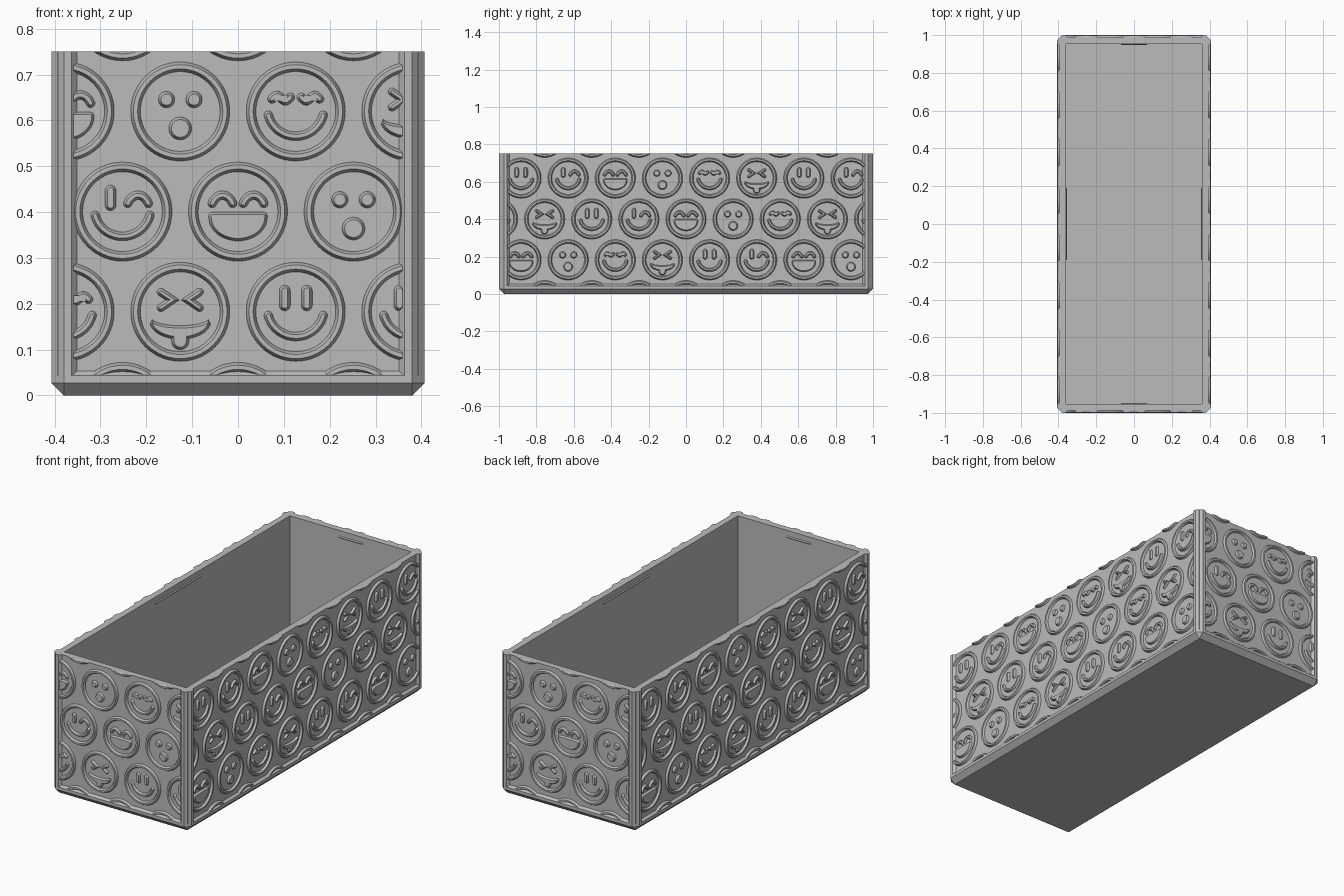
import bpy, bmesh
from math import sin, cos, pi, radians, ceil
from mathutils import Vector, Matrix

HX, HY, TOP = 0.407, 1.0, 0.75      # half width, half depth, height
RECESS, CHAMFER = 0.013, 0.027      # panel depth behind frame, edge chamfer
FLOOR, WALL = 0.053, 0.047
RELIEF, SLOPE = 0.0105, 0.0055
PITCH, ROW = 0.252, 0.2185

cube = bpy.data.objects.get("Cube")
if cube:
    bpy.data.objects.remove(cube)

grey = bpy.data.materials.new("matte_grey")
grey.use_nodes = True
grey.diffuse_color = (0.5, 0.5, 0.5, 1)
grey.node_tree.nodes["Principled BSDF"].inputs["Base Color"].default_value = (0.5, 0.5, 0.5, 1)


def finish(bm, name, smooth=False):
    bmesh.ops.recalc_face_normals(bm, faces=bm.faces)
    mesh = bpy.data.meshes.new(name)
    bm.to_mesh(mesh)
    bm.free()
    mesh.materials.append(grey)
    obj = bpy.data.objects.new(name, mesh)
    bpy.context.collection.objects.link(obj)
    if smooth:
        bpy.ops.object.select_all(action='DESELECT')
        obj.select_set(True)
        bpy.context.view_layer.objects.active = obj
        bpy.ops.object.shade_smooth_by_angle(angle=radians(30))
    return obj


def loft(bm, loops, close=False):
    """Skin a list of equal-length loops; cap the ends or join them into a tube."""
    rings = [[bm.verts.new(p) for p in loop] for loop in loops]
    n = len(rings[0])
    pairs = list(zip(rings, rings[1:] + ([rings[0]] if close else [])))
    for a, b in pairs:
        for i in range(n):
            j = (i + 1) % n
            bm.faces.new((a[i], a[j], b[j], b[i]))
    if not close:
        bm.faces.new(rings[0])
        bm.faces.new(rings[-1])


# ---- container ----
def octagon(inset, cut, z):
    x, y = HX - inset, HY - inset
    return [(x, cut - y, z), (x, y - cut, z), (x - cut, y, z), (cut - x, y, z),
            (-x, y - cut, z), (-x, cut - y, z), (cut - x, -y, z), (x - cut, -y, z)]


bm = bmesh.new()
loft(bm, [octagon(CHAMFER, 0, 0), octagon(0, CHAMFER, CHAMFER),
          octagon(0, CHAMFER, FLOOR - 0.01), octagon(RECESS, CHAMFER, FLOOR)])
bmesh.ops.remove_doubles(bm, verts=bm.verts, dist=1e-5)
finish(bm, "base_rim")


def rect(inset, z):
    x, y = HX - inset, HY - inset
    return [(x, -y, z), (x, y, z), (-x, y, z), (-x, -y, z)]


bm = bmesh.new()
loft(bm, [rect(RECESS, FLOOR - 0.01), rect(RECESS, TOP), rect(WALL, TOP),
          rect(WALL, FLOOR - 0.01)], close=True)
finish(bm, "walls")

half = [(CHAMFER, 0), (0.044, 0), (0.056, RECESS), (0.056, 0.02)]
section = half + [(b, a) for a, b in reversed(half)]
bm = bmesh.new()
for sx in (-1, 1):
    for sy in (-1, 1):
        loft(bm, [[(sx * (HX - a), sy * (HY - b), z) for a, b in section]
                  for z in (0.03, TOP)])
finish(bm, "corner_posts")

# Snap ridges inside the rim
bm = bmesh.new()
for angle, dist, length in ((0, HY - WALL, 0.07), (90, HX - WALL, 0.19)):
    for turn in (0, 180):
        rot = Matrix.Rotation(radians(angle + turn), 3, 'Z')
        tri = [(-0.002, 0.709), (0.005, 0.716), (-0.002, 0.723)]
        loft(bm, [[rot @ Vector((u, d - dist, z)) for d, z in tri]
                  for u in (-length, length)])
finish(bm, "snap_ridges")


# ---- relief shapes in the panel plane ----
def arc(cx, cz, rx, a0, a1, n, rz=None):
    rz = rz or rx
    return [Vector((cx + rx * cos(radians(a0 + (a1 - a0) * i / n)),
                    cz + rz * sin(radians(a0 + (a1 - a0) * i / n)))) for i in range(n + 1)]


def circle(cx, cz, r, n=24):
    return arc(cx, cz, r, 0, 360, n)[:-1]


def mitre(p, q, r):
    """Left-hand offset direction at q."""
    d1, d2 = (q - p).normalized(), (r - q).normalized()
    n1, n2 = Vector((-d1.y, d1.x)), Vector((-d2.y, d2.x))
    return (n1 + n2) / max(1 + n1.dot(n2), 0.3)


def inset(outline, d):
    n = len(outline)
    return [q + mitre(outline[i - 1], q, outline[(i + 1) % n]) * d
            for i, q in enumerate(outline)]


def stroke(path, w):
    """Counter-clockwise outline of a round-ended line of half width w."""
    path = [Vector(p) for p in path]
    ext = [path[0] * 2 - path[1]] + path + [path[-1] * 2 - path[-2]]
    offs = [mitre(*ext[i:i + 3]) * w for i in range(len(path))]

    def cap(p, off):
        return [p + Matrix.Rotation(pi * k / 8, 2) @ off for k in range(1, 8)]
    right = [p - o for p, o in zip(path, offs)]
    left = [p + o for p, o in zip(path, offs)]
    return right + cap(path[-1], -offs[-1]) + left[::-1] + cap(path[0], offs[0])


def lid(cx):
    return stroke(arc(cx, 0.0, 0.026, 150, 30, 8, 0.036), 0.0095)


def pill(cx):
    return stroke([(cx, 0.014), (cx, 0.046)], 0.012)


def wavy_lid(s):
    pts = [Vector((s * (0.032 + 0.02 * t), 0.029 + 0.006 * sin(pi * t * 1.1)))
           for t in [k / 5 - 1 for k in range(11)]]
    return stroke(pts, 0.0095)


def chevron(s):
    return stroke([(s * 0.042, 0.043), (s * 0.017, 0.026), (s * 0.042, 0.009)], 0.0085)


smile = stroke(arc(0, 0.008, 0.062, 195, 345, 20), 0.0095)
open_mouth = arc(0, -0.012, 0.064, 180, 360, 20, 0.052) + arc(0.056, -0.009, 0.008, 0, 90, 3) \
    + arc(-0.056, -0.009, 0.008, 90, 180, 3)
crescent = arc(0, -0.02, 0.067, 190, 350, 16, 0.04) + arc(0, -0.014, 0.062, 350, 190, 16, 0.016)
FACES = [
    [pill(-0.024), pill(0.024), smile],
    [pill(-0.026), lid(0.034), smile],
    [lid(-0.034), lid(0.034), open_mouth],
    [circle(-0.03, 0.026, 0.018), circle(0.03, 0.026, 0.018), circle(0, -0.037, 0.025)],
    [wavy_lid(-1), wavy_lid(1), smile],
    [chevron(-1), chevron(1), crescent, stroke([(0, -0.054), (0, -0.064)], 0.019)],
]


# ---- relief panels ----
def plate(bm, outline, place):
    top = inset(outline, SLOPE)
    loft(bm, [[place(p, -0.004) for p in outline], [place(p, 0) for p in outline],
              [place(p, RELIEF) for p in top]])


def ring(bm, place):
    profile = [(0.108, -0.004), (0.108, 0), (0.102, RELIEF), (0.093, RELIEF),
               (0.087, 0), (0.087, -0.004)]
    loft(bm, [[place(p, h) for p in circle(0, 0, r, 56)] for r, h in profile], close=True)


def clip(bm, co, no):
    geom = bm.verts[:] + bm.edges[:] + bm.faces[:]
    cut = bmesh.ops.bisect_plane(bm, geom=geom, plane_co=co, plane_no=no, clear_outer=True)
    edges = [e for e in cut["geom_cut"] if isinstance(e, bmesh.types.BMEdge)]
    if edges:
        bmesh.ops.holes_fill(bm, edges=edges, sides=0)


def relief_panel(name, width, dist, angle):
    bm = bmesh.new()
    limit = width - 0.048
    for row in range(-2, 3):
        shift = 0.5 * (row % 2)
        first = {-1: 0, 0: 2, 1: 4}.get(row)
        span = ceil(width / PITCH) + 1
        for k in range(-span, span + 1):
            cu, cv = (k + shift) * PITCH, 0.401 + row * ROW
            if abs(cu) > limit + 0.107:
                continue

            def place(p, h):
                return Vector((cu + p.x, -dist - h, cv + p.y))
            ring(bm, place)
            if first is not None:
                for outline in FACES[(first + k) % 6]:
                    plate(bm, outline, place)
    # Trim to the frame opening
    clip(bm, (limit, 0, 0), (1, 0, 0))
    clip(bm, (-limit, 0, 0), (-1, 0, 0))
    clip(bm, (0, 0, TOP), (0, 0, 1))
    clip(bm, (0, 0, FLOOR - 0.008), (0, 0, -1))
    bm.transform(Matrix.Rotation(radians(angle), 4, 'Z'))
    finish(bm, name, smooth=True)


relief_panel("front_relief", HX, HY - RECESS, 0)
relief_panel("left_relief", HY, HX - RECESS, 90)
relief_panel("back_relief", HX, HY - RECESS, 180)
relief_panel("right_relief", HY, HX - RECESS, 270)
